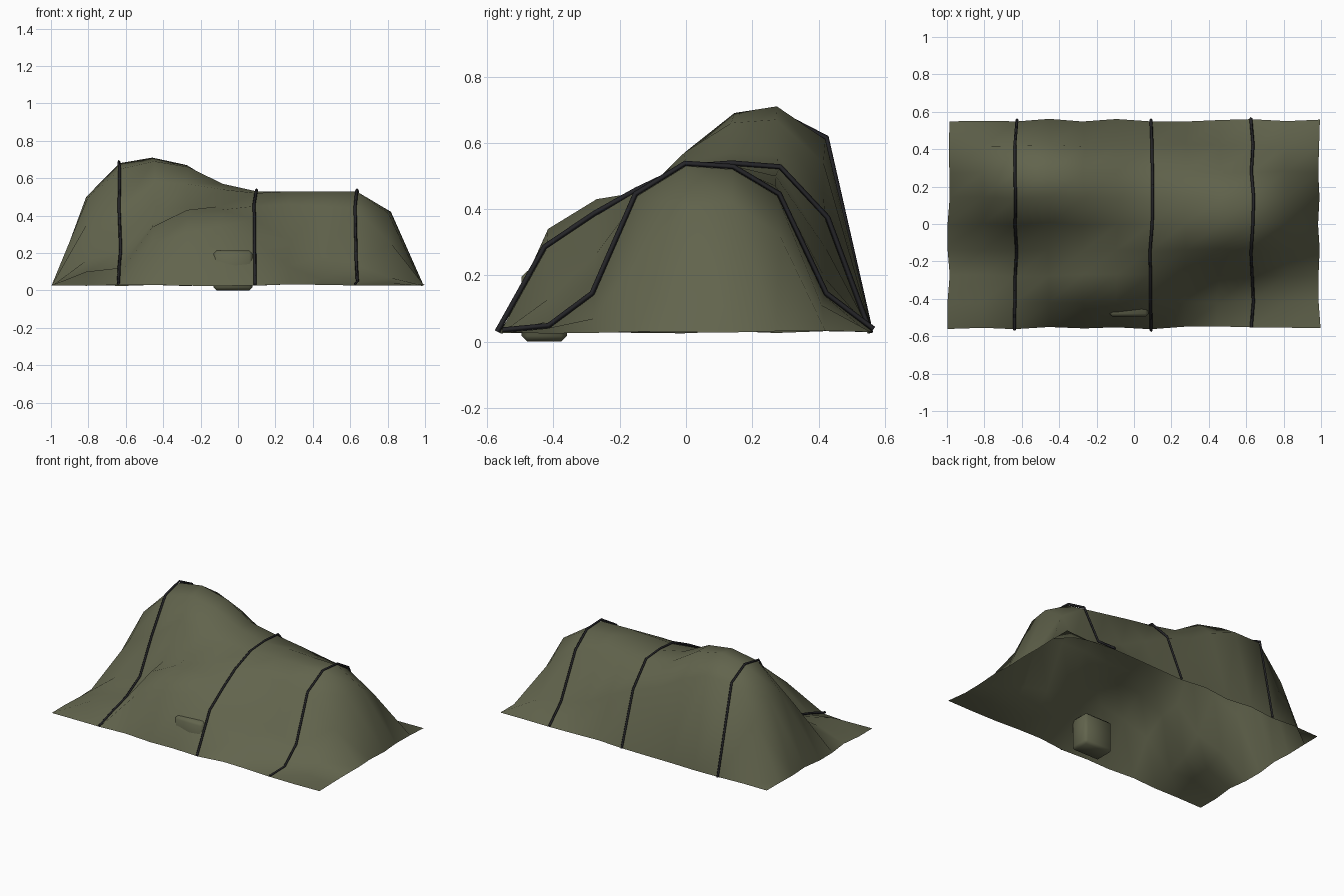
import bpy, bmesh, random

if "Cube" in bpy.data.objects:
    bpy.data.objects.remove(bpy.data.objects["Cube"], do_unlink=True)

random.seed(4)


def material(name, rgb):
    m = bpy.data.materials.new(name)
    m.use_nodes = True
    m.diffuse_color = (*rgb, 1)
    bsdf = m.node_tree.nodes["Principled BSDF"]
    bsdf.inputs["Base Color"].default_value = (*rgb, 1)
    bsdf.inputs["Roughness"].default_value = 0.9
    return m


def add_mesh(name, bm, mat):
    mesh = bpy.data.meshes.new(name)
    bm.to_mesh(mesh)
    bm.free()
    mesh.materials.append(mat)
    obj = bpy.data.objects.new(name, mesh)
    bpy.context.collection.objects.link(obj)
    return obj


olive = material("olive canvas", (0.122, 0.128, 0.074))
black = material("dark strap", (0.018, 0.018, 0.021))

# Cloth cross-sections between the flat hems, front to back, in hundredths
HEM = 2.8
sections = [
    (10, 10, 16, 36, 49, 50, 40),
    (8, 12, 21, 43, 65, 68, 61),
    (25, 34, 36, 58, 69, 71, 61),
    (31, 43, 43, 57, 66, 67, 54),
    (34, 43, 45, 54, 57, 56, 44),
    (28, 38, 45, 52, 53, 52, 37),
    (13, 26, 46, 53, 53, 50, 28),
    (6, 18, 45, 53, 53, 47, 19),
    (4, 14, 44, 53, 52, 44, 14),
    (4, 7, 25, 41, 42, 32, 11),
]
flat = (HEM,) * len(sections[0])
columns = [(HEM, *s, HEM) for s in [flat, *sections, flat]]
nx, ny = len(columns) - 1, len(columns[0]) - 1


def wobble(amount):
    return random.uniform(-amount, amount)


# Draped cover: one thin sheet with slightly uneven hems
bm = bmesh.new()
grid = []
for i, column in enumerate(columns):
    grid.append([])
    for j, z in enumerate(column):
        hem = i in (0, nx) or j in (0, ny)
        x = (i / nx * 2 - 1) * 0.992 + wobble(0.008)
        y = (j / ny - 0.5) * 1.11 + wobble(0.008)
        height = z / 100 + (wobble(0.005) if hem else 0)
        grid[-1].append(bm.verts.new((x, y, height)))
for i in range(nx):
    for j in range(ny):
        face = bm.faces.new((grid[i][j], grid[i + 1][j],
                             grid[i + 1][j + 1], grid[i][j + 1]))
        face.smooth = True
bm.normal_update()
# Strap paths rest just above three columns of the cloth
paths = [[v.co + v.normal * 0.009 for v in grid[i]] for i in (2, 6, 9)]
add_mesh("draped_cover", bm, olive)

# Tie-down straps following the cloth
for name, path in zip(("right_strap", "middle_strap", "left_strap"), paths):
    curve = bpy.data.curves.new(name, "CURVE")
    curve.dimensions = "3D"
    curve.bevel_depth = 0.008
    curve.bevel_resolution = 0
    spline = curve.splines.new("POLY")
    spline.points.add(len(path) - 1)
    for point, co in zip(spline.points, path):
        point.co = (*co, 1)
    curve.materials.append(black)
    bpy.context.collection.objects.link(bpy.data.objects.new(name, curve))

# Packed bundle poking through the front of the cloth
bm = bmesh.new()
bmesh.ops.create_cube(bm, size=1)
bmesh.ops.scale(bm, vec=(0.21, 0.137, 0.213), verts=bm.verts)
bmesh.ops.translate(bm, vec=(-0.027, -0.428, 0.1065), verts=bm.verts)
bmesh.ops.bevel(bm, geom=bm.edges[:], offset=0.017, segments=1,
                profile=0.5, affect="EDGES")
for face in bm.faces:
    face.smooth = True
add_mesh("packed_bundle", bm, olive)
